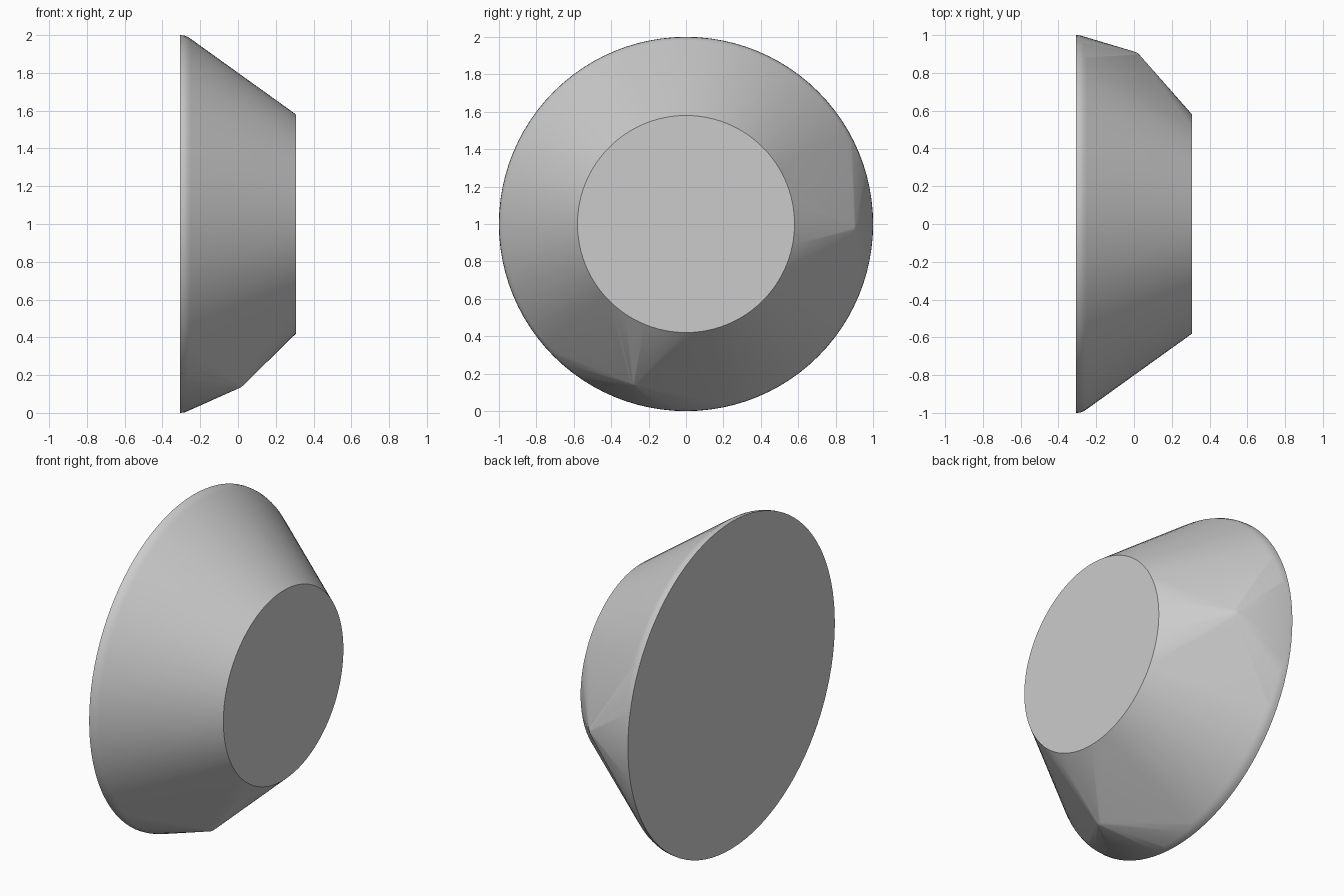
import bpy
import bmesh
from math import cos, sin, radians, tau
from mathutils import Matrix, Vector

cube = bpy.data.objects.get("Cube")
if cube:
    bpy.data.objects.remove(cube, do_unlink=True)

SEGMENTS = 96
CENTRE_Z = 1.0

# Plain grey material
grey = bpy.data.materials.new("plain_grey")
grey.use_nodes = True
colour = (0.6, 0.6, 0.6, 1)
grey.diffuse_color = colour
grey.node_tree.nodes["Principled BSDF"].inputs["Base Color"].default_value = colour


def on_ring(x, radius, angle):
    return Vector((x, radius * cos(angle), CENTRE_Z + radius * sin(angle)))


bm = bmesh.new()

# Wide rim with a softened edge, tapering to the small end disc (x, radius)
for x, radius in [(-0.307, 1), (-0.285, 0.998), (-0.265, 0.99),
                  (-0.25, 0.98), (0.307, 0.58)]:
    for i in range(SEGMENTS):
        bm.verts.new(on_ring(x, radius, tau * i / SEGMENTS))

# Two small rounded bumps that push the side surface outward
for degrees in (-1.5, 252):
    centre = on_ring(-0.008, 0.865, radians(degrees))
    bmesh.ops.create_icosphere(bm, subdivisions=3, radius=0.048,
                               matrix=Matrix.Translation(centre))

# Stretch one skin over everything and drop what lies inside it
bmesh.ops.delete(bm, geom=bm.faces[:], context="FACES_ONLY")
hull = bmesh.ops.convex_hull(bm, input=bm.verts[:])
inner = {v for v in hull["geom_interior"] + hull["geom_unused"]
         if isinstance(v, bmesh.types.BMVert)}
bmesh.ops.delete(bm, geom=list(inner), context="VERTS")
loose = [e for e in bm.edges if not e.link_faces]
bmesh.ops.delete(bm, geom=loose, context="EDGES")

# Merge the flat end discs into single faces
for side in (-1, 1):
    cap = [f for f in bm.faces if f.normal.x * side > 0.999]
    bmesh.ops.dissolve_faces(bm, faces=cap)
bmesh.ops.recalc_face_normals(bm, faces=bm.faces[:])

mesh = bpy.data.meshes.new("tapered_body")
bm.to_mesh(mesh)
bm.free()
mesh.materials.append(grey)
body = bpy.data.objects.new("tapered_body", mesh)
bpy.context.collection.objects.link(body)

bpy.ops.object.select_all(action="DESELECT")
body.select_set(True)
bpy.context.view_layer.objects.active = body
bpy.ops.object.shade_smooth_by_angle(angle=radians(30))
